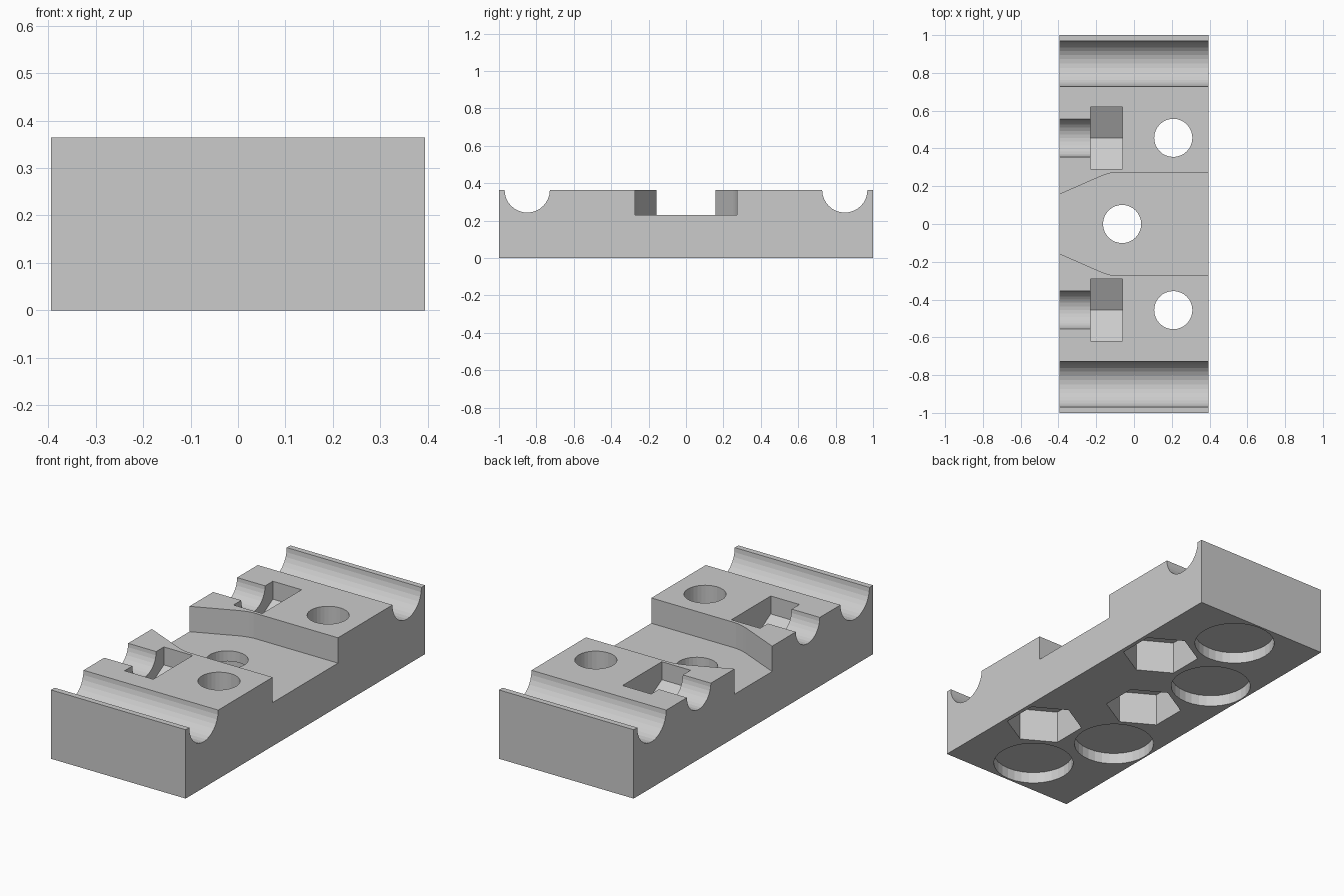
import bpy, bmesh
from math import cos, sin, pi, radians

if "Cube" in bpy.data.objects:
    bpy.data.objects.remove(bpy.data.objects["Cube"])

HX, H = 0.394, 0.364          # half width, height
SEG = 32


def prism(name, outline, to_a, to_b):
    """Closed prism between two placements of a 2D outline."""
    bm = bmesh.new()
    a = [bm.verts.new(to_a(u, v)) for u, v in outline]
    b = [bm.verts.new(to_b(u, v)) for u, v in outline]
    bm.faces.new(a)
    bm.faces.new(b)
    for i in range(len(a)):
        j = (i + 1) % len(a)
        bm.faces.new((a[i], a[j], b[j], b[i]))
    bmesh.ops.recalc_face_normals(bm, faces=bm.faces[:])
    mesh = bpy.data.meshes.new(name)
    bm.to_mesh(mesh)
    bm.free()
    obj = bpy.data.objects.new(name, mesh)
    bpy.context.collection.objects.link(obj)
    return obj


def ring(cu, cv, r, n, start=0.0):
    return [(cu + r * cos(start + 2 * pi * i / n), cv + r * sin(start + 2 * pi * i / n))
            for i in range(n)]


def along_x(name, outline, x0, x1):      # outline in (y, z)
    return prism(name, outline, lambda u, v: (x0, u, v), lambda u, v: (x1, u, v))


def along_z(name, outline, z0, z1):      # outline in (x, y)
    return prism(name, outline, lambda u, v: (u, v, z0), lambda u, v: (u, v, z1))


# main block
body = along_z("clamp_block", [(-HX, -1), (HX, -1), (HX, 1), (-HX, 1)], 0, H)
cutters = []

# central channel, narrowing toward the left side
edge = [(-0.45, 0.133), (-HX, 0.157), (-0.175, 0.253), (-0.15, 0.262),
        (-0.125, 0.269), (-0.10, 0.273), (0.5, 0.273)]
channel = edge + [(x, -y) for x, y in reversed(edge)]
cutters.append(along_z("channel_cut", channel, 0.23, 0.5))

for s in (-1, 1):
    # rod groove near each end
    cutters.append(along_x("rod_groove_cut", ring(s * 0.849, H, 0.121, SEG), -0.5, 0.5))
    # screw groove and its upright nut slot
    cutters.append(along_x("screw_groove_cut", ring(s * 0.455, H, 0.1, SEG), -0.5, -0.2))
    cutters.append(along_x("nut_slot_cut", ring(s * 0.455, H, 0.19, 6, pi / 2), -0.23, -0.062))
    # round pockets in the underside
    for x, y in ((0, 0.79), (-0.187, 0.38)):
        cutters.append(along_z("round_pocket_cut", ring(x, s * y, 0.2, SEG), -0.1, 0.06))

# bolt holes with hexagonal pockets below
for x, y in ((0.208, 0.456), (0.208, -0.456), (-0.063, 0)):
    cutters.append(along_z("bolt_hole_cut", ring(x, y, 0.101, SEG), -0.1, 0.5))
    cutters.append(along_z("hex_pocket_cut", ring(x, y, 0.19, 6, radians(30)), -0.12, 0.175))

# carve everything, then discard the cutters
bpy.context.view_layer.objects.active = body
body.select_set(True)
for c in cutters:
    c.hide_render = True
    mod = body.modifiers.new("carve", 'BOOLEAN')
    mod.operation = 'DIFFERENCE'
    mod.solver = 'EXACT'
    mod.object = c
    bpy.ops.object.modifier_apply(modifier=mod.name)
for c in cutters:
    bpy.data.objects.remove(c, do_unlink=True)
